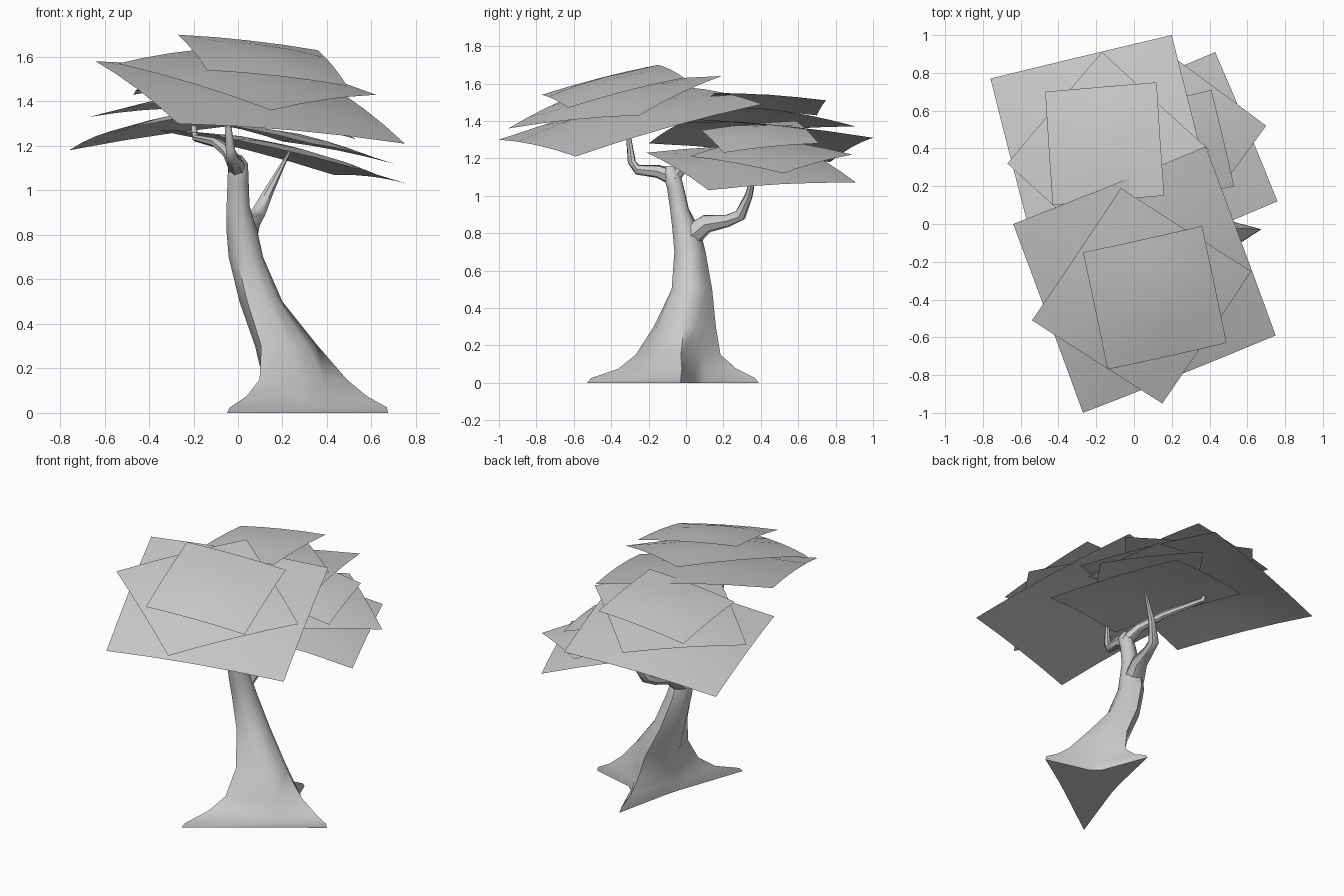
import bpy, bmesh, math
from mathutils import Vector

if "Cube" in bpy.data.objects:
    bpy.data.objects.remove(bpy.data.objects["Cube"])


def finish(bm, name):
    bmesh.ops.recalc_face_normals(bm, faces=bm.faces)
    me = bpy.data.meshes.new(name)
    bm.to_mesh(me)
    bm.free()
    for p in me.polygons:
        p.use_smooth = True
    ob = bpy.data.objects.new(name, me)
    bpy.context.collection.objects.link(ob)
    bpy.context.view_layer.objects.active = ob
    ob.select_set(True)
    bpy.ops.object.shade_smooth_by_angle(angle=math.radians(50))
    ob.select_set(False)


def skin(name, rings):
    """Closed surface through a list of point rings."""
    bm = bmesh.new()
    loops = [[bm.verts.new(p) for p in r] for r in rings]
    n = len(loops[0])
    for a, b in zip(loops, loops[1:]):
        for i in range(n):
            j = (i + 1) % n
            bm.faces.new((a[i], a[j], b[j], b[i]))
    bm.faces.new(loops[0])
    bm.faces.new(loops[-1])
    finish(bm, name)


def tube(name, path, sides=7):
    """Tapered limb: path of (x, y, z, radius)."""
    pts = [Vector(p[:3]) for p in path]
    rings = []
    ref = Vector((1, 0, 0))
    for i, p in enumerate(pts):
        t = (pts[min(i + 1, len(pts) - 1)] - pts[max(i - 1, 0)]).normalized()
        u = (ref - t * ref.dot(t)).normalized()
        v = t.cross(u)
        r = path[i][3]
        rings.append([p + u * r * math.cos(k * math.tau / sides)
                      + v * r * math.sin(k * math.tau / sides) for k in range(sides)])
    skin(name, rings)


def card(name, a, b, c, bulge=0.07, n=4):
    """Domed leaf sheet from three successive corners."""
    a, b, c = Vector(a), Vector(b), Vector(c)
    d = a + c - b
    nor = (b - a).cross(c - b).normalized()
    if nor.z < 0:
        nor = -nor
    h = bulge * (b - a).length
    bm = bmesh.new()
    g = []
    for i in range(n + 1):
        row = []
        for j in range(n + 1):
            s, t = i / n, j / n
            p = a.lerp(b, s).lerp(d.lerp(c, s), t)
            u, v = 2 * s - 1, 2 * t - 1
            p += nor * h * ((1 - .7 * u * u) * (1 - .7 * v * v) - .09)
            row.append(bm.verts.new(p))
        g.append(row)
    for i in range(n):
        for j in range(n):
            bm.faces.new((g[i][j], g[i + 1][j], g[i + 1][j + 1], g[i][j + 1]))
    finish(bm, name)


# Trunk with three flared roots: ring = centre, root radii (right, back, front), side radii
ANG = [3, 35, 62, 94, 140, 190, 238, 285, 325]
RINGS = [
    (.25, -.05, .00, .425, .44, .565, .17, .14, .23),
    (.25, -.05, .025, .42, .42, .54, .17, .14, .23),
    (.24, -.04, .075, .34, .31, .38, .16, .13, .21),
    (.24, -.04, .15, .25, .225, .27, .15, .13, .18),
    (.20, -.02, .30, .16, .18, .18, .135, .125, .14),
    (.10, .02, .50, .10, .12, .11, .10, .095, .10),
    (.035, .015, .70, .078, .09, .08, .08, .078, .08),
    (.015, -.005, .82, .072, .08, .07, .07, .068, .07),
    (.00, -.035, .93, .052, .05, .05, .052, .052, .052),
    (.00, -.055, 1.04, .048, .045, .045, .048, .048, .048),
    (.00, -.08, 1.12, .045, .05, .05, .045, .045, .045),
    (-.01, -.085, 1.16, .025, .03, .03, .025, .025, .025),
]
rings = []
for x, y, z, r1, r3, r2, s1, s2, s3 in RINGS:
    rad = [r1, s1, s1, r3, s2, s2, r2, s3, s3]
    rings.append([(x + r * math.cos(math.radians(a)), y + r * math.sin(math.radians(a)), z)
                  for a, r in zip(ANG, rad)])
skin("trunk", rings)

# Branches
tube("front_branch", [(0, -.05, 1.09, .045), (-.015, -.15, 1.13, .036), (-.025, -.26, 1.14, .028),
                      (-.035, -.29, 1.18, .022), (-.05, -.31, 1.34, .012)])
tube("right_branch", [(.02, .02, .78, .065), (.05, .11, .85, .05), (.075, .22, .865, .034),
                      (.09, .29, .895, .033), (.14, .335, 1.0, .022), (.235, .38, 1.18, .005)])
tube("back_branch", [(0, -.07, 1.10, .042), (-.04, .0, 1.17, .03), (-.1, .16, 1.215, .022),
                     (-.19, .42, 1.235, .016), (-.2, .43, 1.29, .012)])

# Foliage: three clusters of three stacked sheets (large, middle, top)
CLUSTERS = {
    "front": [((-.64, 0, 1.58), (-.27, -1, 1.30), (.75, -.59, 1.21)),
              ((-.54, -.51, 1.57), (.15, -.95, 1.36), (.62, -.25, 1.43)),
              ((-.27, -.15, 1.70), (-.14, -.77, 1.54), (.49, -.63, 1.47))],
    "back_left": [((-.51, -.2, 1.28), (-.76, .77, 1.18), (.2, 1.0, 1.31)),
                  ((-.67, .32, 1.33), (-.17, .91, 1.37), (.40, .39, 1.47)),
                  ((-.43, .10, 1.47), (-.47, .70, 1.43), (.12, .75, 1.51))],
    "back_right": [((-.03, -.21, 1.23), (.76, .12, 1.03), (.43, .91, 1.07)),
                   ((.33, .02, 1.21), (.70, .52, 1.12), (.20, .89, 1.22)),
                   ((.02, .08, 1.35), (.53, .20, 1.23), (.41, .71, 1.28))],
}
for cname, sheets in CLUSTERS.items():
    for lname, s in zip(("large", "middle", "top"), sheets):
        card(f"{cname}_leaves_{lname}", *s)
